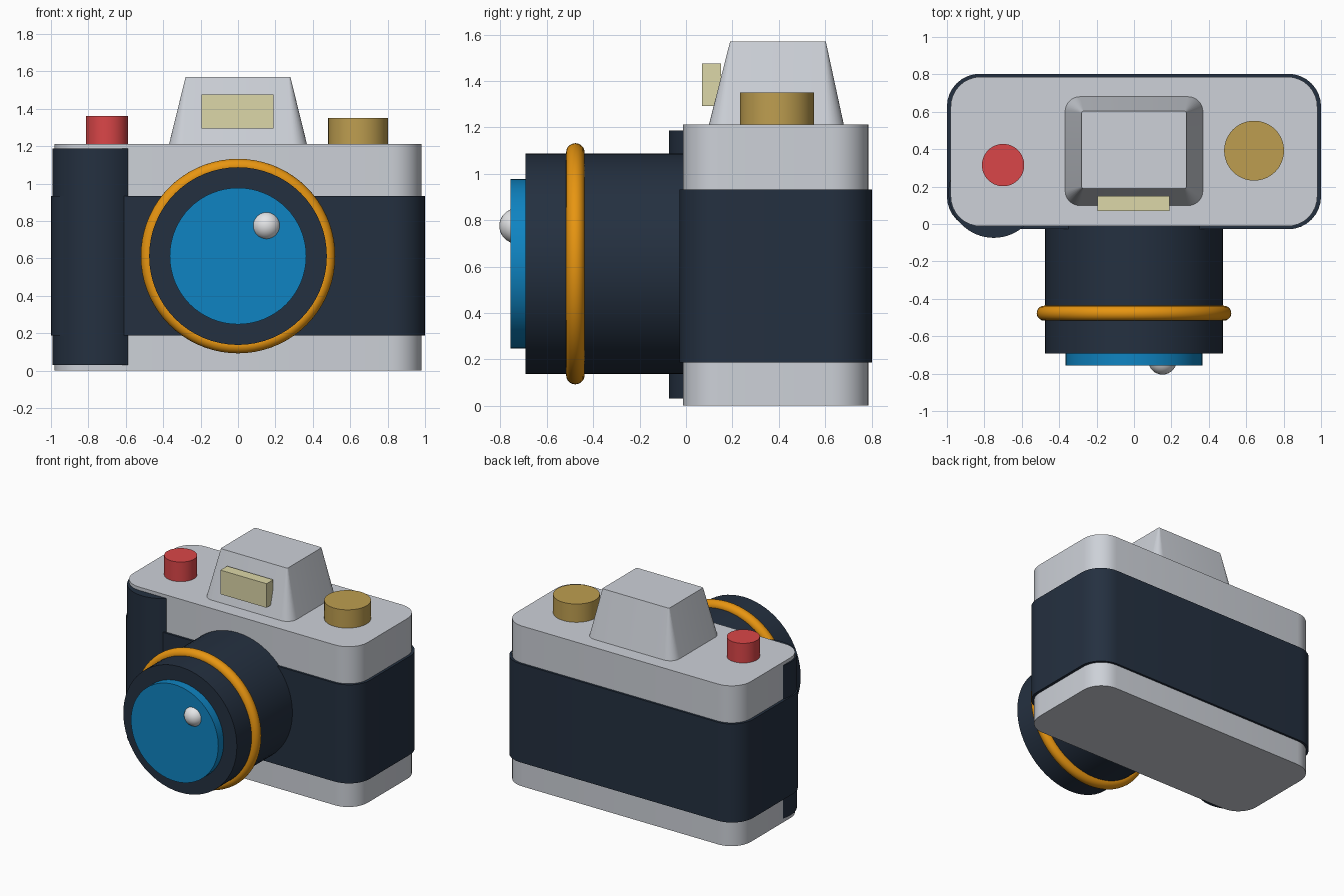
import bpy
import bmesh
from math import cos, sin, pi, radians

cube = bpy.data.objects.get("Cube")
if cube:
    bpy.data.objects.remove(cube, do_unlink=True)


def material(name, r, g, b):
    """Flat material from display colour values (0-255), stored as linear."""
    colour = [((c / 255 + 0.055) / 1.055) ** 2.4 for c in (r, g, b)] + [1]
    mat = bpy.data.materials.new(name)
    mat.use_nodes = True
    mat.diffuse_color = colour
    mat.node_tree.nodes["Principled BSDF"].inputs["Base Color"].default_value = colour
    return mat


SILVER = material("silver grey", 205, 209, 216)
NAVY = material("dark navy", 36, 48, 64)
BLUE = material("glass blue", 15, 132, 194)
ORANGE = material("ring orange", 240, 155, 18)
RED = material("button red", 218, 70, 72)
GOLD = material("dial gold", 190, 158, 80)
CREAM = material("flash cream", 220, 215, 168)
WHITE = material("highlight white", 232, 233, 235)


def finish(name, mat, smooth=True):
    obj = bpy.context.object
    obj.name = name
    obj.data.materials.append(mat)
    if smooth:
        bpy.ops.object.shade_smooth_by_angle(angle=radians(35))
    return obj


def rounded_rect(x0, x1, y0, y1, radius, steps=8):
    """Outline points of a rectangle with round corners."""
    corners = [(x1, y1, -1, -1), (x0, y1, 1, -1), (x0, y0, 1, 1), (x1, y0, -1, 1)]
    points = []
    for i, (x, y, sx, sy) in enumerate(corners):
        for k in range(steps + 1):
            a = (i + k / steps) * pi / 2
            points.append((x + radius * (sx + cos(a)), y + radius * (sy + sin(a))))
    return points


def loft(name, mat, bottom, z0, top, z1):
    """Closed solid between two outlines of equal length."""
    bm = bmesh.new()
    low = [bm.verts.new((x, y, z0)) for x, y in bottom]
    high = [bm.verts.new((x, y, z1)) for x, y in top]
    bm.faces.new(low[::-1])
    bm.faces.new(high)
    for i in range(len(low)):
        j = (i + 1) % len(low)
        bm.faces.new((low[i], low[j], high[j], high[i]))
    bmesh.ops.recalc_face_normals(bm, faces=bm.faces)
    mesh = bpy.data.meshes.new(name)
    bm.to_mesh(mesh)
    bm.free()
    obj = bpy.data.objects.new(name, mesh)
    bpy.context.collection.objects.link(obj)
    bpy.ops.object.select_all(action="DESELECT")
    bpy.context.view_layer.objects.active = obj
    obj.select_set(True)
    return finish(name, mat)


def upright(name, mat, x, y, radius, z0, z1):
    bpy.ops.mesh.primitive_cylinder_add(
        vertices=64, radius=radius, depth=z1 - z0, location=(x, y, (z0 + z1) / 2))
    return finish(name, mat)


def barrel(name, mat, radius, y0, y1):
    """Cylinder along the lens axis."""
    bpy.ops.mesh.primitive_cylinder_add(
        vertices=64, radius=radius, depth=y1 - y0,
        location=(0, (y0 + y1) / 2, LENS_Z), rotation=(pi / 2, 0, 0))
    return finish(name, mat)


LENS_Z = 0.612

# Body shell and the wrap around its middle
shell = rounded_rect(-0.98, 0.98, -0.012, 0.787, 0.16)
loft("body", SILVER, shell, 0, shell, 1.212)
wrap = rounded_rect(-1, 1, -0.028, 0.803, 0.175)
loft("body_wrap", NAVY, wrap, 0.187, wrap, 0.932)

# Hand grip
upright("hand_grip", NAVY, -0.75, 0.168, 0.242, 0.03, 1.187)

# Lens
barrel("lens_barrel", NAVY, 0.475, -0.692, 0.1)
barrel("lens_glass", BLUE, 0.365, -0.757, -0.6)
bpy.ops.mesh.primitive_torus_add(
    major_radius=0.48, minor_radius=0.04, major_segments=72, minor_segments=20,
    location=(0, -0.477, LENS_Z), rotation=(pi / 2, 0, 0))
finish("focus_ring", ORANGE)
bpy.ops.mesh.primitive_uv_sphere_add(
    segments=32, ring_count=16, radius=0.076, location=(0.152, -0.729, 0.775))
finish("glass_highlight", WHITE)

# Viewfinder hump, tapering to nearly sharp top corners
loft("viewfinder_hump", SILVER,
     rounded_rect(-0.37, 0.37, 0.097, 0.682, 0.08), 1.205,
     rounded_rect(-0.28, 0.28, 0.19, 0.603, 0.01), 1.57)

# Flash window
bpy.ops.mesh.primitive_cube_add(size=1, location=(-0.003, 0.11, 1.384))
bpy.context.object.scale = (0.385, 0.08, 0.182)
finish("flash", CREAM, smooth=False)

# Top controls
upright("shutter_button", RED, -0.7, 0.315, 0.113, 1.2, 1.36)
upright("dial", GOLD, 0.642, 0.392, 0.16, 1.2, 1.35)
